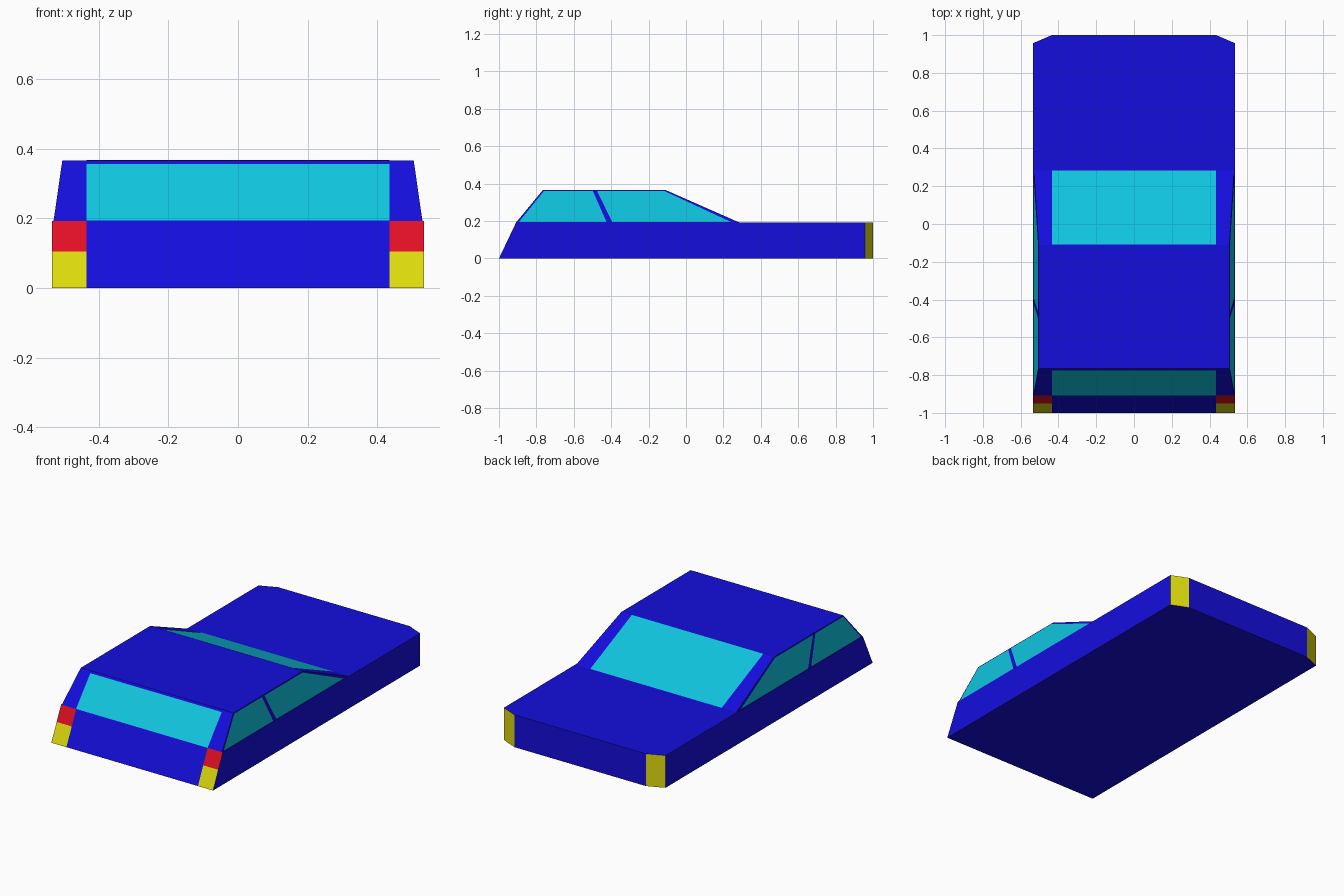
import bpy, bmesh
from mathutils import Vector

if "Cube" in bpy.data.objects:
    bpy.data.objects.remove(bpy.data.objects["Cube"])

W, INNER, DECK, ROOF = 0.535, 0.435, 0.193, 0.366


def material(name, rgb):
    m = bpy.data.materials.new(name)
    m.diffuse_color = (*rgb, 1)
    m.use_nodes = True
    m.node_tree.nodes["Principled BSDF"].inputs["Base Color"].default_value = m.diffuse_color
    return m


blue = material("blue paint", (0.007, 0.004, 0.72))
cyan = material("cyan glass", (0.005, 0.56, 0.74))
yellow = material("yellow lamp", (0.73, 0.70, 0.004))
red = material("red lamp", (0.75, 0.005, 0.017))


def finish(name, bm, mats):
    me = bpy.data.meshes.new(name)
    bm.to_mesh(me)
    bm.free()
    for m in mats:
        me.materials.append(m)
    ob = bpy.data.objects.new(name, me)
    bpy.context.collection.objects.link(ob)


def loft(bottom, top, close_bottom=True):
    """Solid between two matching counter-clockwise loops."""
    bm = bmesh.new()
    a = [bm.verts.new(p) for p in bottom]
    b = [bm.verts.new(p) for p in top]
    n = len(a)
    for i in range(n):
        j = (i + 1) % n
        bm.faces.new((a[i], a[j], b[j], b[i]))
    bm.faces.new(b)
    if close_bottom:
        bm.faces.new(a[::-1])
    bm.normal_update()
    return bm


def panel(name, points, outward, mat):
    """Flat pane resting just proud of the bodywork."""
    pts = [Vector(p) for p in points]
    n = (pts[1] - pts[0]).cross(pts[2] - pts[0]).normalized()
    if n.dot(Vector(outward)) < 0:
        pts.reverse()
        n = -n
    bm = bmesh.new()
    bm.faces.new([bm.verts.new(p + n * 0.0015) for p in pts])
    finish(name, bm, [mat])


# Lower body: raked end at -y, clipped corners at +y
def plan(rear, z):
    return [(-W, rear, z), (W, rear, z), (W, 0.957, z),
            (INNER, 1, z), (-INNER, 1, z), (-W, 0.957, z)]


body = loft(plan(-1, 0), plan(-0.908, DECK))

# Divide the raked face into lamp areas
for co, no in (((INNER, 0, 0), (1, 0, 0)), ((-INNER, 0, 0), (1, 0, 0)),
               ((0, 0, 0.105), (0, 0, 1))):
    faces = [f for f in body.faces if f.normal.y < -0.5]
    geom = faces + list({e for f in faces for e in f.edges}) \
        + list({v for f in faces for v in f.verts})
    bmesh.ops.bisect_plane(body, geom=geom, plane_co=co, plane_no=no)
    body.normal_update()
for f in body.faces:
    c = f.calc_center_median()
    if abs(c.x) > INNER and abs(f.normal.y) > 0.5:
        f.material_index = 2 if c.y < 0 and c.z > 0.105 else 1
finish("lower_body", body, [blue, yellow, red])

# Cabin, tapering to the roof
CW, RW = 0.53, 0.505
cabin = loft([(-CW, -0.908, DECK), (CW, -0.908, DECK), (CW, 0.283, DECK), (-CW, 0.283, DECK)],
             [(-RW, -0.765, ROOF), (RW, -0.765, ROOF), (RW, -0.11, ROOF), (-RW, -0.11, ROOF)],
             close_bottom=False)
finish("cabin", cabin, [blue])


# Sloped windows at both ends
def end_window(name, y0, y1, lo, hi, outward):
    pts = []
    for x, t in ((-INNER, lo), (INNER, lo), (INNER, hi), (-INNER, hi)):
        pts.append((x, y0 + (y1 - y0) * t, DECK + (ROOF - DECK) * t))
    panel(name, pts, outward, cyan)


end_window("back_window", -0.908, -0.765, 0.0, 0.94, (0, -1, 0))
end_window("windscreen", 0.283, -0.11, 0.0, 1.0, (0, 1, 0))

# Side windows, two per side with a slanted pillar between
side_panes = {
    "rear_side_window": [(-0.893, 0.195), (-0.425, 0.195), (-0.498, 0.36), (-0.76, 0.36)],
    "front_side_window": [(-0.395, 0.195), (0.24, 0.195), (-0.115, 0.36), (-0.475, 0.36)],
}
for side, s in (("right", 1), ("left", -1)):
    for name, prof in side_panes.items():
        pts = [(s * (CW + (RW - CW) * (z - DECK) / (ROOF - DECK)), y, z) for y, z in prof]
        panel(f"{side}_{name}", pts, (s, 0, 0), cyan)
